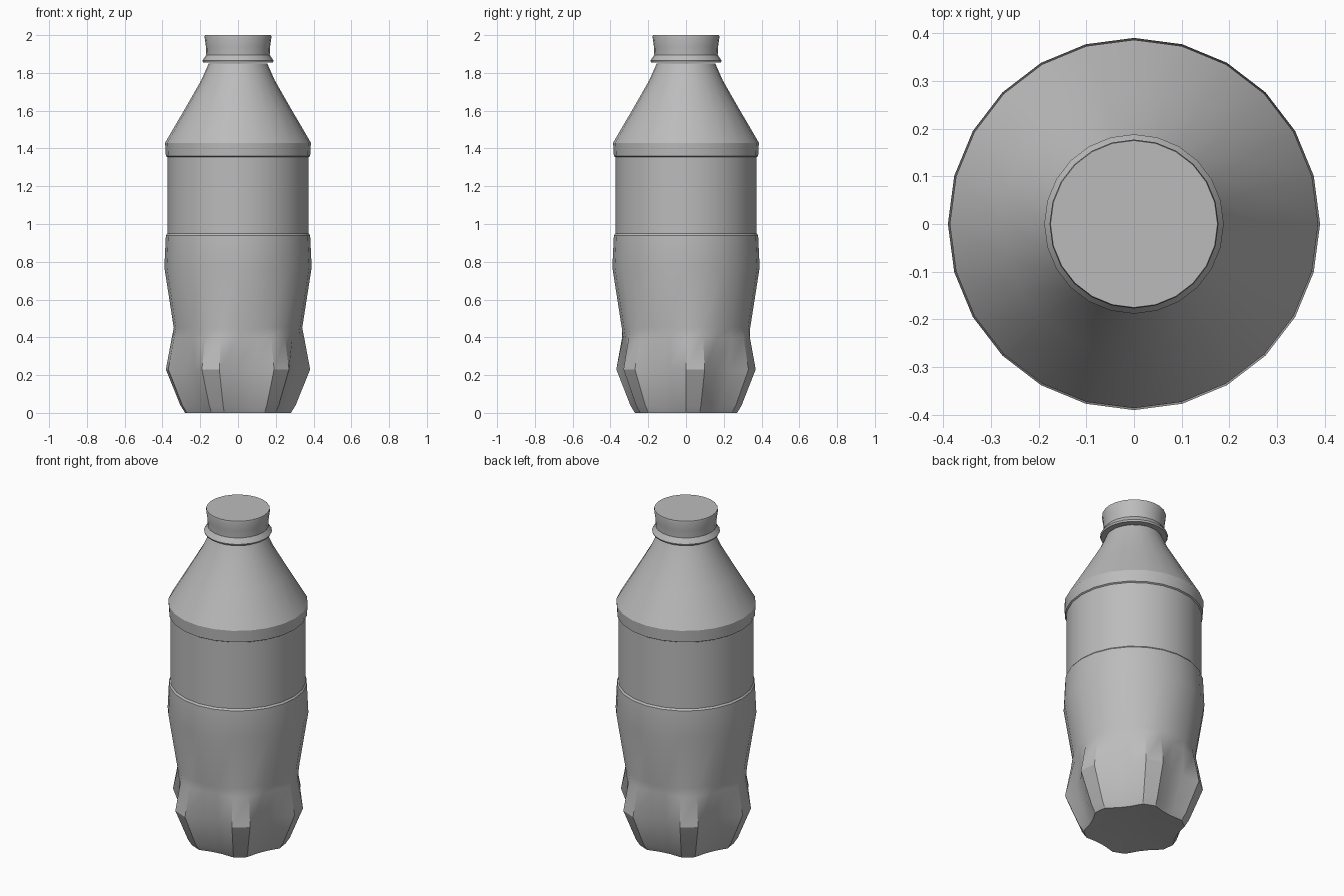
import bpy
import bmesh
from math import cos, sin, pi

old = bpy.data.objects.get("Cube")
if old:
    bpy.data.objects.remove(old, do_unlink=True)

SIDES = 24

grey = bpy.data.materials.new("plain_grey")
grey.use_nodes = True
colour = (0.5, 0.5, 0.5, 1)
grey.diffuse_color = colour
grey.node_tree.nodes["Principled BSDF"].inputs["Base Color"].default_value = colour


def lathe(name, rings, bottom_z, top_z):
    """Skin rings of (z, lobe radius, hollow radius), closed by a fan at each end."""
    bm = bmesh.new()
    loops = []
    for z, lobe, hollow in rings:
        loop = []
        for i in range(SIDES):
            # two outer corners, then two inner ones, six times round
            r = lobe if i % 4 < 2 else hollow
            a = 2 * pi * i / SIDES
            loop.append(bm.verts.new((r * cos(a), r * sin(a), z)))
        loops.append(loop)
    low = bm.verts.new((0, 0, bottom_z))
    high = bm.verts.new((0, 0, top_z))
    for i in range(SIDES):
        j = (i + 1) % SIDES
        for a, b in zip(loops, loops[1:]):
            bm.faces.new((a[i], a[j], b[j], b[i]))
        bm.faces.new((loops[0][j], loops[0][i], low))
        bm.faces.new((loops[-1][i], loops[-1][j], high))
    bmesh.ops.recalc_face_normals(bm, faces=bm.faces)
    mesh = bpy.data.meshes.new(name)
    bm.to_mesh(mesh)
    bm.free()
    mesh.materials.append(grey)
    obj = bpy.data.objects.new(name, mesh)
    bpy.context.collection.objects.link(obj)
    bpy.ops.object.select_all(action="DESELECT")
    obj.select_set(True)
    bpy.context.view_layer.objects.active = obj
    bpy.ops.object.shade_smooth_by_angle(angle=pi / 6)
    return obj


def round_rings(profile):
    return [(z, r, r) for r, z in profile]


# Lobed foot, waist, label band with small ledges, shoulder and neck
foot = [(0, 0.28, 0.25), (0.04, 0.305, 0.27), (0.23, 0.382, 0.325), (0.40, 0.35, 0.333)]
body = [(0.34, 0.45), (0.39, 0.77), (0.382, 0.94), (0.374, 0.95),
        (0.374, 1.355), (0.382, 1.36), (0.386, 1.43), (0.275, 1.62),
        (0.195, 1.76), (0.155, 1.85)]
lathe("bottle_body", foot + round_rings(body), 0.02, 1.85)

# Flared cap with a collar at its foot
cap = [(0.184, 1.855), (0.188, 1.865), (0.168, 1.895), (0.17, 1.94), (0.177, 1.99), (0.175, 2.0)]
lathe("cap", round_rings(cap), 1.855, 2.0)
